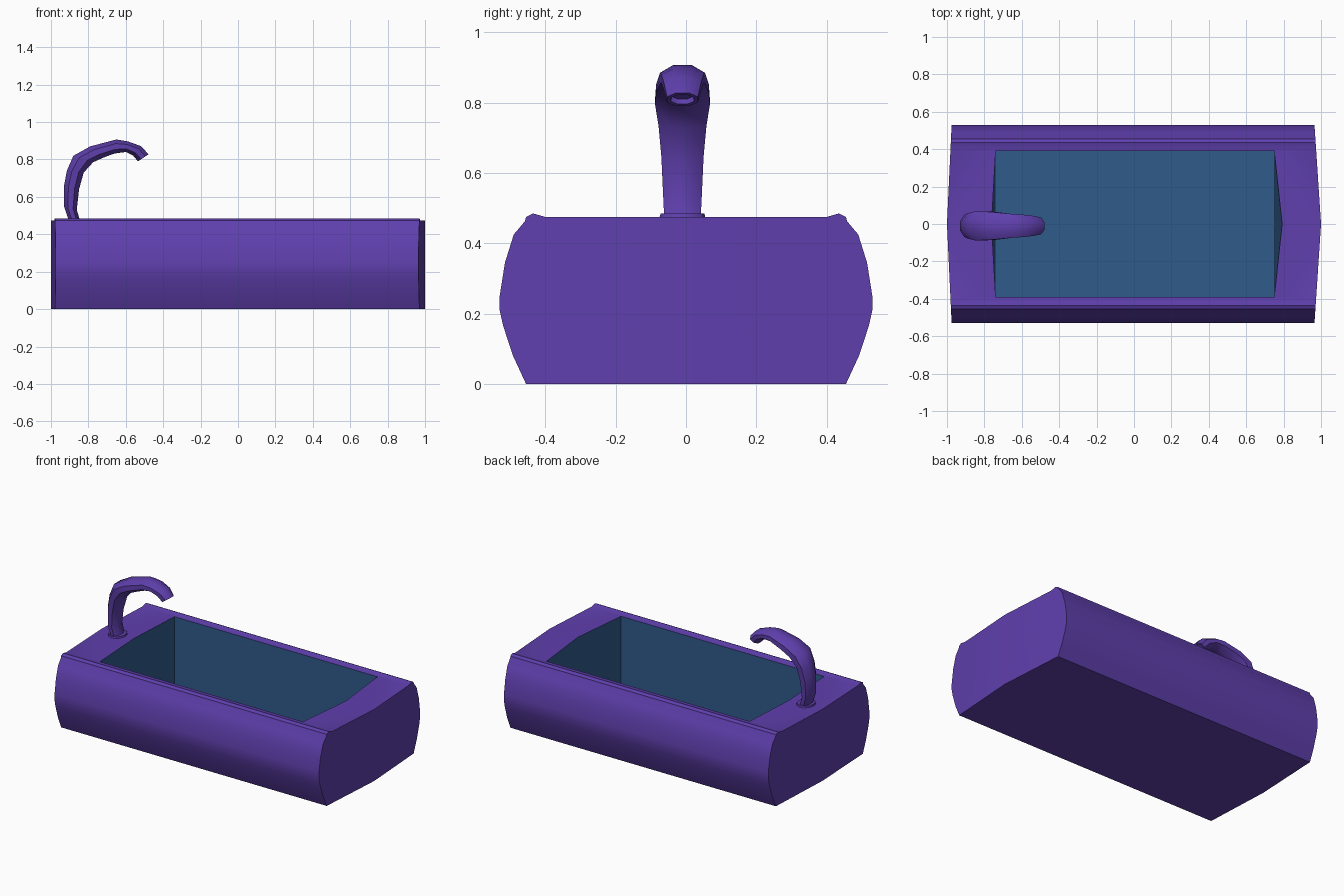
import bpy, bmesh, math
from mathutils import Vector

if "Cube" in bpy.data.objects:
    bpy.data.objects.remove(bpy.data.objects["Cube"])


def material(name, color):
    m = bpy.data.materials.new(name)
    m.diffuse_color = color
    m.use_nodes = True
    m.node_tree.nodes["Principled BSDF"].inputs["Base Color"].default_value = m.diffuse_color
    return m


PURPLE = material("purple", (0.115, 0.05, 0.42, 1))
BLUE = material("blue", (0.03, 0.105, 0.26, 1))


def finish(bm, name, mats, angle=30):
    bmesh.ops.recalc_face_normals(bm, faces=bm.faces)
    me = bpy.data.meshes.new(name)
    bm.to_mesh(me)
    bm.free()
    ob = bpy.data.objects.new(name, me)
    bpy.context.collection.objects.link(ob)
    for m in mats:
        me.materials.append(m)
    bpy.ops.object.select_all(action='DESELECT')
    ob.select_set(True)
    bpy.context.view_layer.objects.active = ob
    bpy.ops.object.shade_smooth_by_angle(angle=math.radians(angle))
    return ob


# Tub: bulged half profile (y, z) spanned between two tent-shaped ends, mirrored in y
TOP, HOLE, FLOOR = 0.475, 0.39, 0.015
profile = [(0, TOP), (0.40, TOP), (0.435, 0.485), (0.455, 0.475), (0.458, 0.463),
           (0.49, 0.425), (0.515, 0.345), (0.53, 0.25), (0.53, 0.21), (0.52, 0.165),
           (0.492, 0.08), (0.455, 0), (0, 0)]
bm = bmesh.new()


def end_ring(tip, side):
    return [bm.verts.new((tip + (side - tip) * y / 0.53, y, z)) for y, z in profile]


left, right = end_ring(-1.0, -0.975), end_ring(1.0, 0.965)
for i in range(1, len(profile) - 1):
    bm.faces.new((left[i], left[i + 1], right[i + 1], right[i]))
bm.faces.new(left)
bm.faces.new(right)

# Basin opening and inside walls
lm, lc, rc, rm = [bm.verts.new(p) for p in
                  ((-0.762, 0, TOP), (-0.74, HOLE, TOP), (0.75, HOLE, TOP), (0.792, 0, TOP))]
flm, flc, frc, frm = [bm.verts.new(p) for p in
                      ((-0.74, 0, FLOOR), (-0.74, HOLE, FLOOR), (0.75, HOLE, FLOOR), (0.75, 0, FLOOR))]
bm.faces.new((left[0], left[1], lc, lm))
bm.faces.new((right[0], right[1], rc, rm))
bm.faces.new((left[1], right[1], rc, lc))
for quad in ((lm, lc, flc, flm), (lc, rc, frc, flc), (rc, rm, frm, frc), (flm, flc, frc, frm)):
    bm.faces.new(quad).material_index = 1

# Mirror the half
geom = bm.verts[:] + bm.edges[:] + bm.faces[:]
copy = bmesh.ops.duplicate(bm, geom=geom)["geom"]
for v in copy:
    if isinstance(v, bmesh.types.BMVert):
        v.co.y *= -1
bmesh.ops.remove_doubles(bm, verts=bm.verts, dist=1e-4)
finish(bm, "tub", [PURPLE, BLUE])

# Faucet: eight-sided rings between outer and inner outline (x, z), with half width
CY = -0.01
path = [((-0.905, 0.475), (-0.845, 0.475), 0.052), ((-0.93, 0.55), (-0.862, 0.53), 0.055),
        ((-0.93, 0.66), (-0.85, 0.64), 0.060), ((-0.915, 0.74), (-0.825, 0.73), 0.068),
        ((-0.88, 0.82), (-0.775, 0.785), 0.078), ((-0.79, 0.87), (-0.72, 0.81), 0.075),
        ((-0.65, 0.907), (-0.66, 0.832), 0.064), ((-0.59, 0.897), (-0.60, 0.84), 0.060),
        ((-0.52, 0.872), (-0.56, 0.82), 0.053), ((-0.478, 0.828), (-0.535, 0.79), 0.044)]
bm = bmesh.new()
rings = []
for (ox, oz), (ix, iz), w in path:
    o, n = Vector((ox, CY, oz)), Vector((ix, CY, iz))
    mid, half = (o + n) / 2, (o - n) / 2
    ring = []
    for k in range(8):
        a = math.radians(22.5 + 45 * k)
        c, s = math.cos(a) / math.cos(math.pi / 8), math.sin(a) / math.cos(math.pi / 8)
        ring.append(bm.verts.new(mid + half * c + Vector((0, w * s, 0))))
    rings.append(ring)
for a, b in zip(rings, rings[1:]):
    for k in range(8):
        j = (k + 1) % 8
        bm.faces.new((a[k], a[j], b[j], b[k]))
bm.faces.new(rings[0])
tip = bm.faces.new(rings[-1])
bmesh.ops.recalc_face_normals(bm, faces=bm.faces)

# Recessed spout mouth
bmesh.ops.inset_region(bm, faces=[tip], thickness=0.012)
bmesh.ops.inset_region(bm, faces=[tip], thickness=0.003, depth=-0.015)
finish(bm, "faucet", [PURPLE], 40)

# Faucet base collar
bm = bmesh.new()
bmesh.ops.create_cone(bm, cap_ends=True, segments=12, radius1=0.066, radius2=0.062, depth=0.014)
bmesh.ops.scale(bm, vec=(0.85, 1, 1), verts=bm.verts)
bmesh.ops.translate(bm, vec=(-0.875, CY, 0.478), verts=bm.verts)
finish(bm, "faucet_base", [PURPLE])
